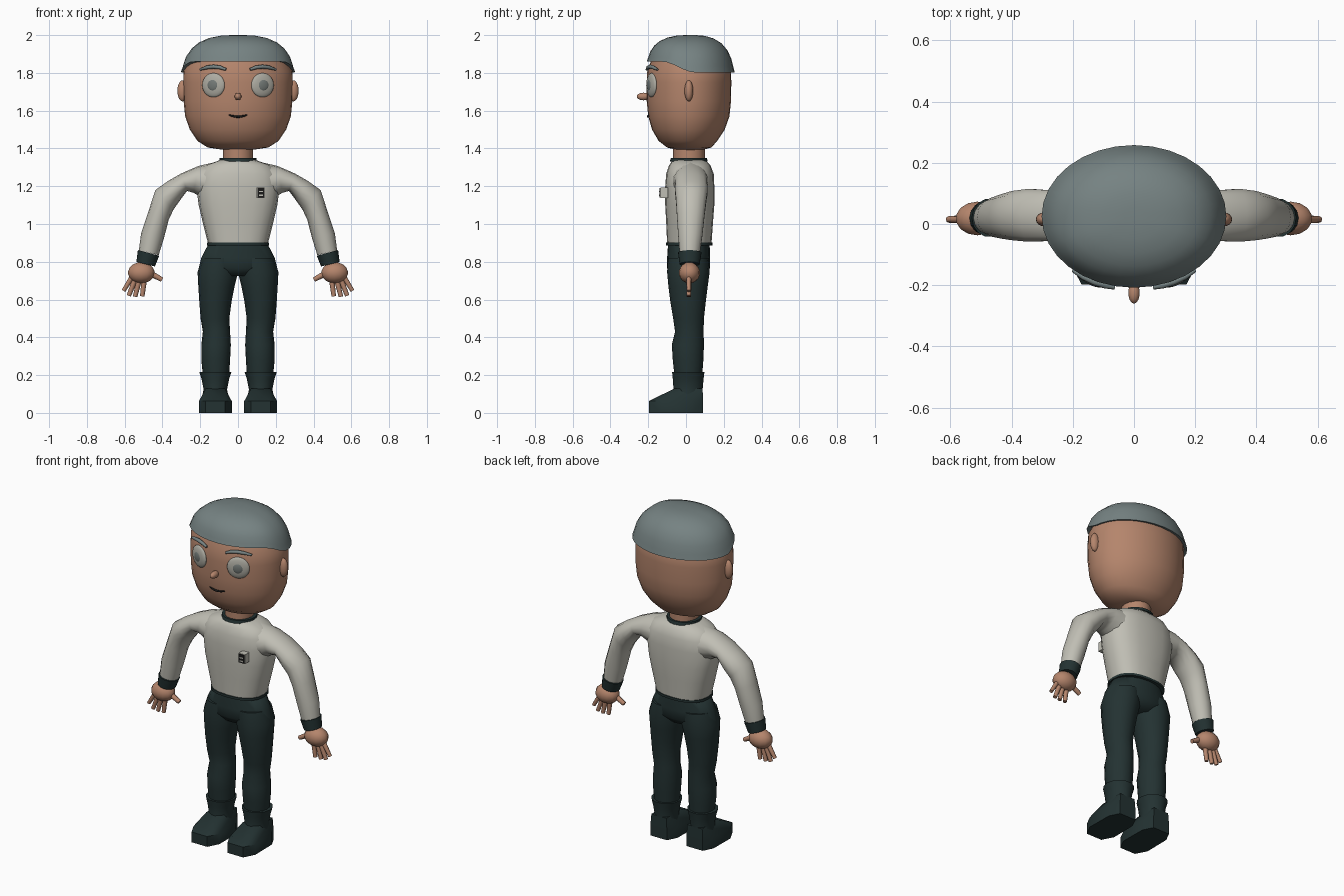
import bpy, bmesh, math
from mathutils import Vector, Matrix

if "Cube" in bpy.data.objects:
    bpy.data.objects.remove(bpy.data.objects["Cube"])


def colour(name, r, g, b):
    m = bpy.data.materials.new(name)
    m.diffuse_color = (r, g, b, 1)
    m.use_nodes = True
    m.node_tree.nodes["Principled BSDF"].inputs["Base Color"].default_value = m.diffuse_color
    return m


SKIN = colour("skin", 0.46, 0.235, 0.15)
SHIRT = colour("shirt_grey", 0.53, 0.52, 0.46)
DARK = colour("dark_teal", 0.017, 0.032, 0.032)
CAP = colour("cap_grey", 0.18, 0.225, 0.225)
EYE = colour("eye_grey", 0.42, 0.41, 0.36)
IRIS = colour("iris_grey", 0.17, 0.19, 0.18)
BLACK = colour("black", 0.01, 0.01, 0.01)


def finish(bm, name, mat, angle=50):
    bmesh.ops.recalc_face_normals(bm, faces=bm.faces)
    me = bpy.data.meshes.new(name)
    bm.to_mesh(me)
    bm.free()
    ob = bpy.data.objects.new(name, me)
    bpy.context.collection.objects.link(ob)
    me.materials.append(mat)
    smooth(ob, angle)
    return ob


def smooth(ob, angle):
    bpy.ops.object.select_all(action='DESELECT')
    ob.select_set(True)
    bpy.context.view_layer.objects.active = ob
    bpy.ops.object.shade_smooth_by_angle(angle=math.radians(angle))


def skin_rings(bm, rings):
    """Bridge lists of points into a closed skin."""
    rows = [[bm.verts.new(p) for p in r] for r in rings]
    n = len(rows[0])
    for a, b in zip(rows, rows[1:]):
        for i in range(n):
            j = (i + 1) % n
            bm.faces.new((a[i], a[j], b[j], b[i]))
    bm.faces.new(rows[0])
    bm.faces.new(rows[-1])


def loft(name, sections, mat, s=1, n=16, power=1.0, angle=50):
    """Each section: edge point (x1, z1), opposite edge (x2, z2), y range."""
    rings = []
    for x1, z1, x2, z2, y0, y1 in sections:
        ring = []
        for i in range(n):
            t = 2 * math.pi * i / n
            c = math.copysign(abs(math.cos(t)) ** power, math.cos(t))
            d = math.copysign(abs(math.sin(t)) ** power, math.sin(t))
            ring.append((s * ((x1 + x2) / 2 + c * (x1 - x2) / 2),
                         (y0 + y1) / 2 + d * (y1 - y0) / 2,
                         (z1 + z2) / 2 + c * (z1 - z2) / 2))
        rings.append(ring)
    bm = bmesh.new()
    skin_rings(bm, rings)
    return finish(bm, name, mat, angle)


def level(rows):
    """Centred horizontal sections from (half width, z, y0, y1)."""
    return [(h, z, -h, z, y0, y1) for h, z, y0, y1 in rows]


def ball(name, loc, size, mat, turn=0.0, seg=20):
    bm = bmesh.new()
    bmesh.ops.create_uvsphere(bm, u_segments=seg, v_segments=seg // 2 + 2, radius=1)
    bm.transform(Matrix.Translation(loc) @ Matrix.Rotation(turn, 4, 'Z')
                 @ Matrix.Diagonal((*size, 1)))
    return finish(bm, name, mat, 80)


def box(name, loc, size, mat):
    bm = bmesh.new()
    bmesh.ops.create_cube(bm, size=1)
    bm.transform(Matrix.Translation(loc) @ Matrix.Diagonal((*size, 1)))
    return finish(bm, name, mat, 30)


def tube(name, pts, radii, mat):
    cu = bpy.data.curves.new(name, 'CURVE')
    cu.dimensions = '3D'
    cu.bevel_depth = 1.0
    cu.bevel_resolution = 2
    cu.use_fill_caps = True
    sp = cu.splines.new('POLY')
    sp.points.add(len(pts) - 1)
    for q, p, r in zip(sp.points, pts, radii):
        q.co = (*p, 1)
        q.radius = r
    cu.materials.append(mat)
    ob = bpy.data.objects.new(name, cu)
    bpy.context.collection.objects.link(ob)
    bpy.ops.object.select_all(action='DESELECT')
    ob.select_set(True)
    bpy.context.view_layer.objects.active = ob
    bpy.ops.object.convert(target='MESH')
    smooth(bpy.context.object, 50)


def face_y(x, a=0.29, b=0.224):
    return 0.015 - b * math.sqrt(1 - (x / a) ** 2)


# Head and neck
loft("head", level([(.08, 1.393, -.05, .09), (.16, 1.405, -.10, .135), (.215, 1.44, -.145, .165),
                    (.255, 1.50, -.18, .205), (.28, 1.57, -.20, .23), (.288, 1.65, -.208, .238),
                    (.29, 1.75, -.208, .24), (.288, 1.81, -.205, .238), (.26, 1.865, -.185, .21)]),
     SKIN, n=32, angle=60)
loft("neck", level([(.08, 1.32, -.068, .10), (.08, 1.43, -.068, .10)]), SKIN)
loft("collar", level([(.098, 1.332, -.085, .115), (.098, 1.35, -.08, .11)]), DARK, n=20)

# Cap: dome with a rim that rises over the forehead
rings = []
for rad, f in ((.93, 0.03), (1, 0), (.965, .16), (.92, .38), (.83, .60), (.70, .78),
               (.52, .91), (.32, .98), (.12, 1.0)):
    ring = []
    for i in range(32):
        t = 2 * math.pi * i / 32
        x, y = .302 * rad * math.cos(t), .025 + .233 * rad * math.sin(t)
        k = min(1, max(0, (.02 - .233 * math.sin(t)) / .17))
        rim = 1.802 + .058 * k * k * (3 - 2 * k)
        ring.append((x, y, rim + (2.0 - rim) * f))
    rings.append(ring)
bm = bmesh.new()
skin_rings(bm, rings)
finish(bm, "cap", CAP, 60)

# Face
ball("nose", (0, -.225, 1.675), (.019, .036, .02), SKIN, seg=14)
tube("mouth", [(x, face_y(x, .28, .216) - .001, 1.568 + 4 * x * x)
               for x in (-.05, -.03, -.01, .01, .03, .05)],
     (.003, .005, .006, .006, .005, .003), BLACK)

# Torso and belt
loft("shirt_body", level([(.158, .895, -.10, .135), (.187, 1.01, -.105, .143),
                          (.208, 1.10, -.11, .15), (.222, 1.20, -.11, .15),
                          (.212, 1.265, -.105, .147), (.175, 1.31, -.09, .13),
                          (.09, 1.34, -.07, .10)]), SHIRT, n=20, power=.82, angle=70)
loft("belt", level([(.164, .887, -.106, .14), (.164, .901, -.106, .14)]),
     DARK, n=20, power=.82)

# Chest badge
box("badge", (.12, -.115, 1.165), (.042, .04, .056), SHIRT)
box("badge_face", (.12, -.137, 1.165), (.036, .006, .05), BLACK)
for z in (1.152, 1.172):
    box("badge_bar", (.122, -.141, z), (.022, .004, .007), SHIRT)

# Hips
loft("hips", level([(.156, .895, -.095, .125), (.195, .82, -.10, .128),
                    (.208, .765, -.10, .126), (.10, .725, -.07, .09)]), DARK, n=20, angle=70)

for s, side in ((1, "left"), (-1, "right")):
    # Ear, eye and brow
    ball(side + "_ear", (s * .293, .015, 1.705), (.028, .023, .056), SKIN, seg=16)
    turn = math.radians(21) * s
    out = Vector((math.sin(turn), -math.cos(turn), 0))
    eye = Vector((s * .13, face_y(.13) + .003, 1.735))
    ball(side + "_eye", eye, (.064, .018, .064), EYE, turn, 24)
    ball(side + "_iris", eye + out * .012, (.031, .009, .031), IRIS, turn)
    tube(side + "_brow", [(s * x, face_y(x) - .004, z) for x, z in
                          ((.064, 1.818), (.095, 1.829), (.13, 1.833), (.165, 1.829), (.2, 1.818))],
         (.007, .010, .011, .010, .006), CAP)

    # Sleeve, cuff
    loft(side + "_sleeve", [(.12, 1.328, .16, 1.12, -.075, .12), (.21, 1.307, .235, 1.165, -.065, .115),
                            (.30, 1.268, .27, 1.175, -.058, .113), (.37, 1.228, .312, 1.118, -.06, .117),
                            (.437, 1.18, .342, 1.075, -.055, .11), (.475, 1.065, .366, 1.025, -.05, .10),
                            (.513, .95, .392, .925, -.043, .088), (.525, .86, .42, .835, -.035, .075)],
         SHIRT, s, 14, angle=70)
    loft(side + "_cuff", [(.53, .862, .417, .832, -.043, .083), (.538, .80, .44, .775, -.035, .073)],
         DARK, s, 14)

    # Hand with thumb and fingers
    ball(side + "_palm", (s * .512, .018, .742), (.072, .056, .056), SKIN, seg=14)
    for nm, a, b, r in (("thumb", (.475, .745), (.402, .705), .014),
                        ("index", (.495, .715), (.507, .617), .013),
                        ("middle", (.52, .715), (.545, .615), .013),
                        ("ring", (.54, .72), (.578, .62), .013),
                        ("little", (.555, .73), (.606, .646), .012)):
        (ax, az), (bx, bz) = a, b
        tube(f"{side}_{nm}_finger", [(s * ax, .015, az), (s * bx, .015, bz)], (r * 1.15, r * .9), SKIN)

    # Trouser leg
    loft(side + "_leg", [(o, z, i, z, y0, y1) for o, i, z, y0, y1 in (
        (.19, .0, .82, -.095, .12), (.214, .0, .745, -.10, .125), (.21, .018, .67, -.093, .115),
        (.205, .034, .59, -.083, .105), (.198, .046, .50, -.068, .095), (.186, .042, .43, -.058, .093),
        (.194, .038, .36, -.075, .095), (.194, .042, .28, -.07, .092), (.185, .048, .19, -.06, .085))],
        DARK, s, 16, angle=70)

    # Boot shaft
    loft(side + "_boot_shaft", [(o, z, i, z, y0, y1) for o, i, z, y0, y1 in (
        (.195, .045, .06, -.08, .092), (.182, .058, .125, -.068, .09),
        (.193, .047, .18, -.072, .095), (.205, .035, .217, -.076, .10))], DARK, s, 14)

    # Boot foot: sloped hull with a blunt toe
    bm = bmesh.new()
    sole = [(.175, .09), (.205, .03), (.207, -.13), (.172, -.197)]
    for x, y in sole:
        for px in (x, .24 - x):
            for z in (0, .062):
                bm.verts.new((s * px, y, z))
    for x in (.07, .17):
        for y in (-.06, .088):
            bm.verts.new((s * x, y, .13))
    bmesh.ops.convex_hull(bm, input=bm.verts)
    finish(bm, side + "_boot_foot", DARK, 40)
